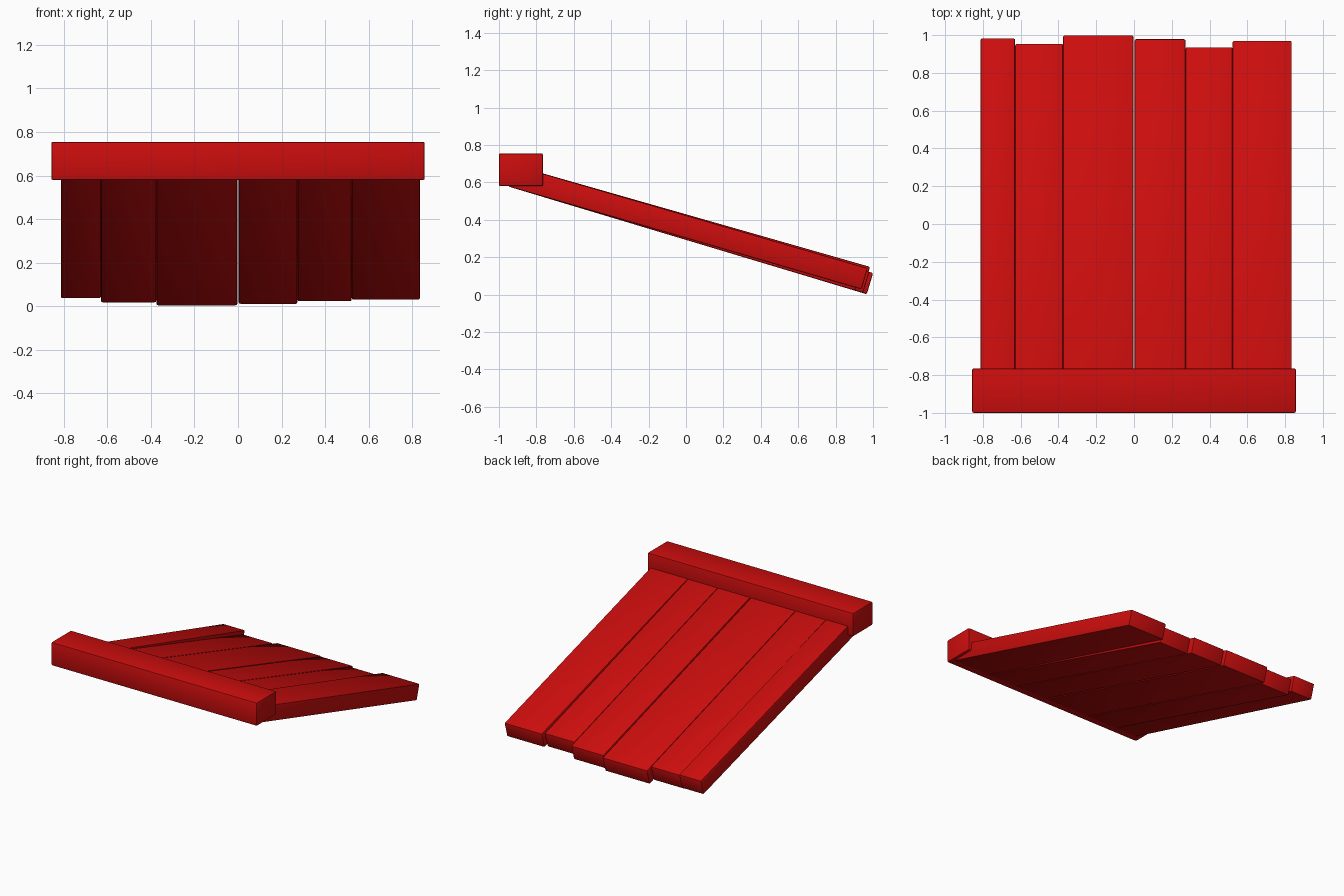
import bpy
import bmesh
import math
from mathutils import Matrix, Vector

default = bpy.data.objects.get("Cube")
if default:
    bpy.data.objects.remove(default, do_unlink=True)

red = bpy.data.materials.new("red_paint")
red.use_nodes = True
red.diffuse_color = (0.6, 0.004, 0.004, 1)
red.node_tree.nodes["Principled BSDF"].inputs["Base Color"].default_value = red.diffuse_color


def board(name, size, matrix, bevel):
    """Box with softly worn edges."""
    mesh = bpy.data.meshes.new(name)
    bm = bmesh.new()
    bmesh.ops.create_cube(bm, size=1)
    bmesh.ops.scale(bm, vec=size, verts=bm.verts)
    bmesh.ops.bevel(bm, geom=bm.edges[:], offset=bevel, segments=2,
                    profile=0.5, affect='EDGES')
    bm.transform(matrix)
    bm.to_mesh(mesh)
    bm.free()
    mesh.materials.append(red)
    obj = bpy.data.objects.new(name, mesh)
    bpy.context.collection.objects.link(obj)
    bpy.ops.object.select_all(action='DESELECT')
    obj.select_set(True)
    bpy.context.view_layer.objects.active = obj
    bpy.ops.object.shade_smooth_by_angle(angle=math.radians(35))
    return obj


# Ridge beam across the front
board("ridge_beam", (1.714, 0.235, 0.175),
      Matrix.Translation((0, -0.8825, 0.6675)), 0.008)

# Sloping planks: left edge, right edge, rear reach, height of the lower rear edge
THICK = 0.118
START = Vector((0, -0.95, 0.578))
planks = [
    (-0.813, -0.629, 0.985, 0.035),
    (-0.629, -0.375, 0.955, 0.016),
    (-0.375, -0.003, 1.0, 0.002),
    (0.003, 0.273, 0.98, 0.009),
    (0.273, 0.522, 0.937, 0.021),
    (0.522, 0.835, 0.972, 0.028),
]
for i, (x0, x1, reach, low) in enumerate(planks, 1):
    end = Vector((0, reach - THICK * math.sin(math.radians(16.5)), low))
    along = end - START
    pitch = math.atan2(along.z, along.y)
    up = Vector((0, -math.sin(pitch), math.cos(pitch)))
    centre = (START + end) / 2 + up * THICK / 2
    centre.x = (x0 + x1) / 2
    board(f"roof_plank_{i}", (x1 - x0, along.length, THICK),
          Matrix.Translation(centre) @ Matrix.Rotation(pitch, 4, 'X'), 0.008)
